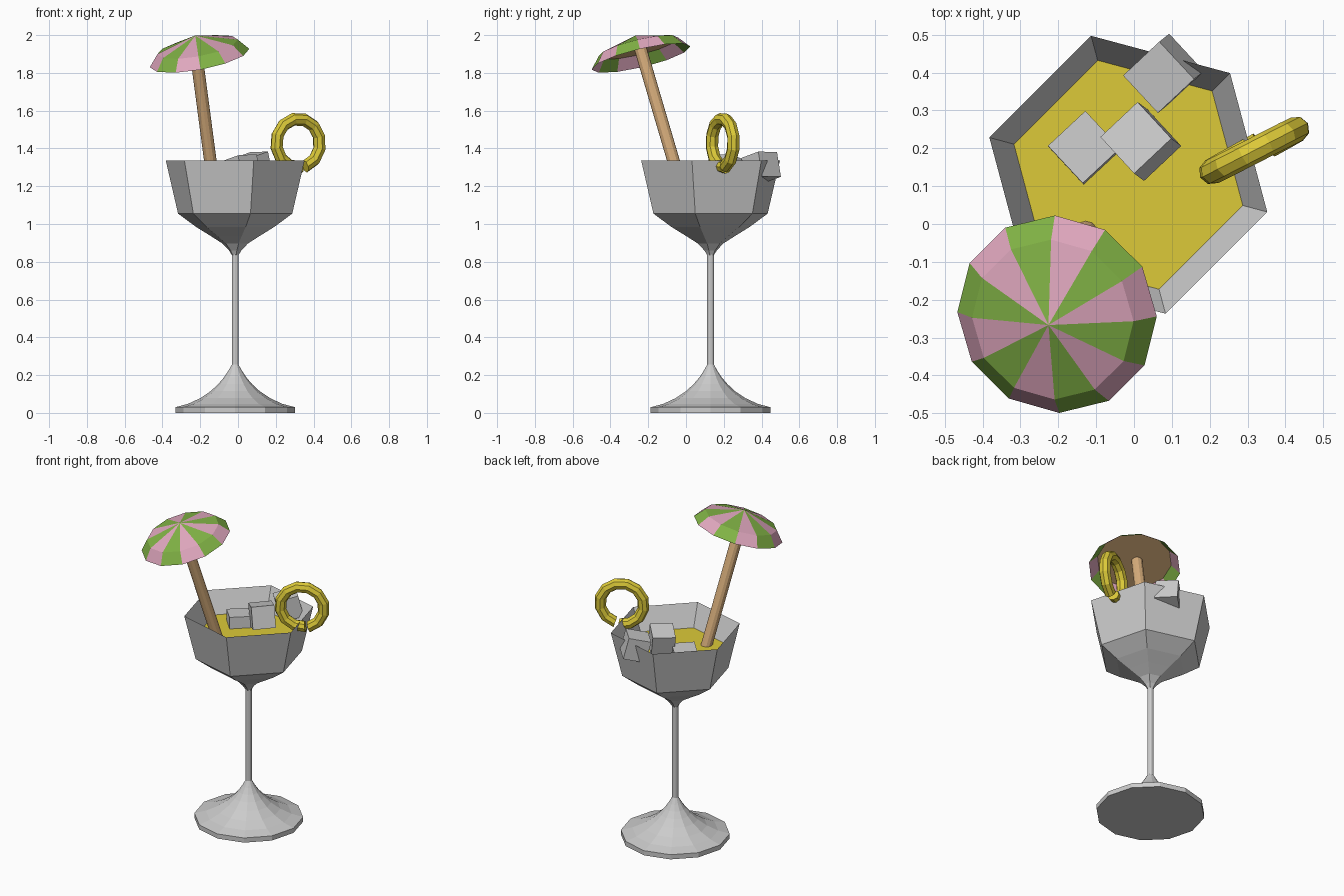
import bpy, bmesh, math
from mathutils import Vector, Matrix

if "Cube" in bpy.data.objects:
    bpy.data.objects.remove(bpy.data.objects["Cube"])

AXIS = Vector((-0.015, 0.13, 0))          # glass centre line


def material(name, rgb):
    m = bpy.data.materials.new(name)
    m.diffuse_color = (*rgb, 1)
    m.use_nodes = True
    m.node_tree.nodes["Principled BSDF"].inputs["Base Color"].default_value = m.diffuse_color
    return m


yellow = material("yellow", (0.72, 0.59, 0.04))
green = material("green", (0.22, 0.45, 0.06))
pink = material("pink", (0.75, 0.39, 0.52))
wood = material("wood", (0.68, 0.42, 0.20))


def finish(bm, name, mats=(), matrix=None, recalc=True):
    if recalc:
        bmesh.ops.recalc_face_normals(bm, faces=bm.faces)
    me = bpy.data.meshes.new(name)
    bm.to_mesh(me)
    bm.free()
    ob = bpy.data.objects.new(name, me)
    for m in mats:
        me.materials.append(m)
    if matrix:
        ob.matrix_world = matrix
    bpy.context.collection.objects.link(ob)
    return ob


def lathe(name, profile, sides, start=0, cap_first=False, cap_last=False,
          mats=(), matrix=None):
    """Revolve (radius, z) points into a flat-sided shell; material per wedge."""
    bm = bmesh.new()
    rings = []
    for r, z in profile:
        if r == 0:
            rings.append([bm.verts.new((0, 0, z))] * sides)
            continue
        rings.append([bm.verts.new((r * math.cos(start + math.tau * i / sides),
                                    r * math.sin(start + math.tau * i / sides), z))
                      for i in range(sides)])
    for a, b in zip(rings, rings[1:]):
        for i in range(sides):
            j = (i + 1) % sides
            quad = list(dict.fromkeys((a[i], a[j], b[j], b[i])))
            f = bm.faces.new(quad)
            f.material_index = i % max(1, len(mats))
    if cap_first:
        bm.faces.new(rings[0])
    if cap_last:
        bm.faces.new(rings[-1])
    return finish(bm, name, mats, matrix or Matrix.Translation(AXIS))


def tilt(origin, normal, spin=0.0):
    """Place local z along normal, keeping the local x heading."""
    n = Vector(normal).normalized()
    q = Vector((0, 0, 1)).rotation_difference(n)
    return Matrix.Translation(origin) @ q.to_matrix().to_4x4() @ Matrix.Rotation(spin, 4, 'Z')


# Foot, stem and six-sided bowl
lathe("foot", [(0.317, 0), (0.317, 0.03), (0.25, 0.048), (0.185, 0.078), (0.13, 0.115),
               (0.09, 0.152), (0.06, 0.187), (0.038, 0.22), (0.018, 0.255)], 12, cap_first=True)
lathe("stem", [(0.018, 0.25), (0.018, 0.84)], 12)
HEX = math.radians(45)
lathe("bowl", [(0.018, 0.835), (0.034, 0.86), (0.07, 0.897), (0.135, 0.937), (0.215, 0.985),
               (0.313, 1.055), (0.38, 1.335), (0.313, 1.2)], 6, HEX)

# Drink surface
lathe("drink", [(0.313, 1.2), (0, 1.2)], 6, HEX, mats=[yellow])

# Ice cubes: centre, lean of the top face
for i, (centre, lean) in enumerate([((0.078, 0.398, 1.30), (-0.2, -0.16, 1)),
                                    ((0.018, 0.218, 1.285), (-0.2, 0.15, 1)),
                                    ((-0.13, 0.20, 1.20), (-0.03, 0.05, 1))]):
    bm = bmesh.new()
    bmesh.ops.create_cube(bm, size=0.135)
    finish(bm, f"ice_cube_{i + 1}", matrix=tilt(centre, lean, math.radians(43)))

# Citrus ring: a faceted loop with a slit at the bottom, standing on the rim
bm = bmesh.new()
SEG, SIDES, MAJOR, MINOR = 12, 8, 0.129, 0.034
rings = []
for s in range(SEG + 1):
    a = math.radians(-72 + 350 * s / SEG)
    off = 0.012 * (s / SEG - 0.5)          # slight twist so the ends sit apart
    rings.append([bm.verts.new(((MAJOR + MINOR * math.cos(t)) * math.cos(a),
                                MINOR * math.sin(t) + off,
                                (MAJOR + MINOR * math.cos(t)) * math.sin(a)))
                  for t in (math.tau * k / SIDES for k in range(SIDES))])
for a, b in zip(rings, rings[1:]):
    for k in range(SIDES):
        n = (k + 1) % SIDES
        bm.faces.new((a[k], a[n], b[n], b[k]))
bm.faces.new(rings[0])
bm.faces.new(rings[-1])
finish(bm, "citrus_ring", [yellow],
       Matrix.Translation((0.318, 0.195, 1.428)) @ Matrix.Rotation(math.radians(28), 4, 'Z'))

# Parasol canopy: striped shell with a wooden disc inside it
canopy = tilt((-0.226, -0.267, 1.998), (-0.19, -0.24, 1))
lathe("parasol_canopy", [(0.268, -0.125), (0.217, -0.064), (0, 0)], 12,
      mats=[pink, green], matrix=canopy)
lathe("parasol_underside", [(0.217, -0.066), (0, -0.066)], 12, mats=[wood], matrix=canopy)

# Parasol stick
top, low = Vector((-0.226, -0.243, 1.935)), Vector((-0.122, -0.012, 1.15))
lathe("parasol_stick", [(0.033, 0), (0.033, (top - low).length)], 12, cap_first=True,
      cap_last=True, mats=[wood], matrix=tilt(low, top - low))
